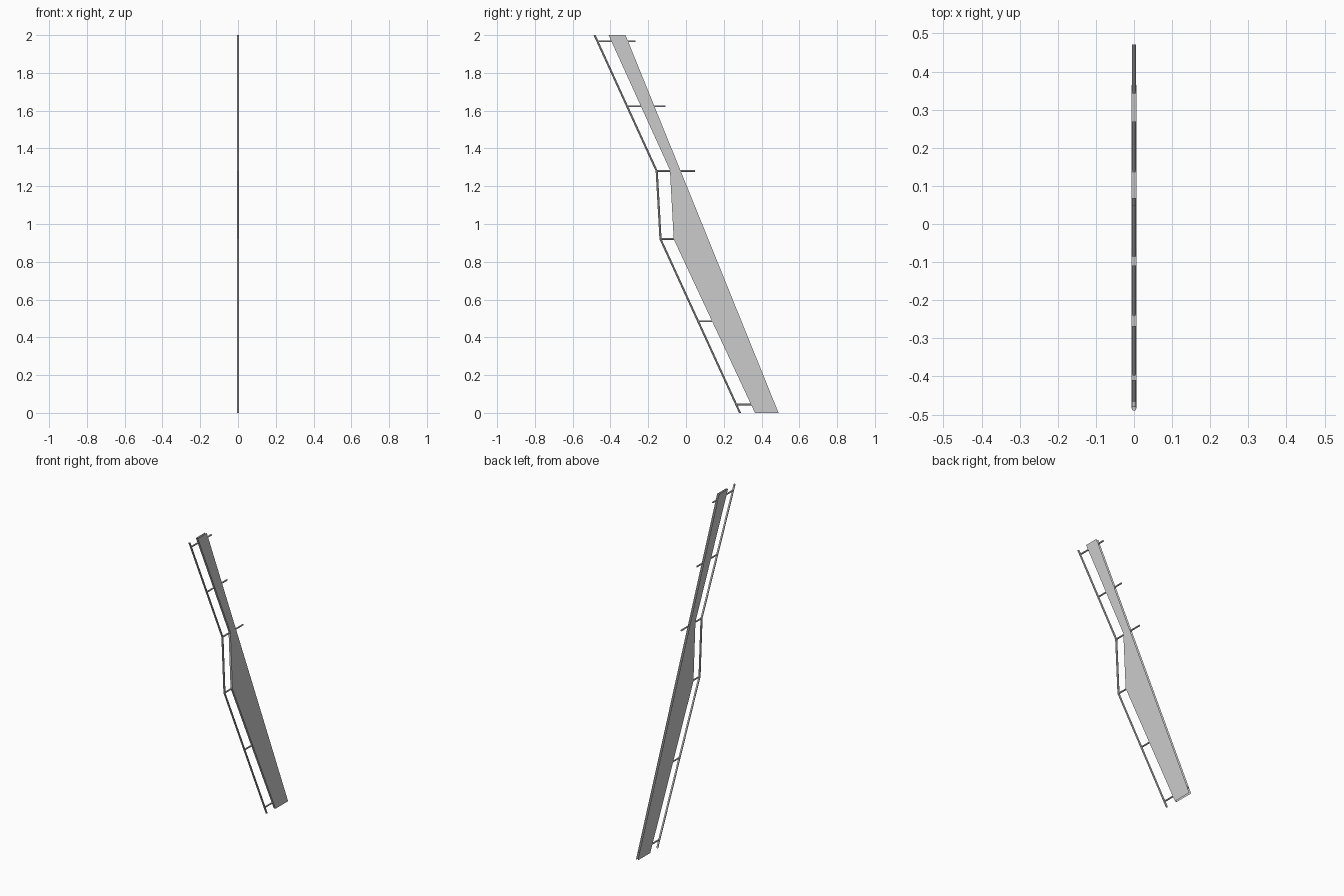
import bpy, bmesh, math

if "Cube" in bpy.data.objects:
    bpy.data.objects.remove(bpy.data.objects["Cube"])


def finish(name, bm):
    bmesh.ops.recalc_face_normals(bm, faces=bm.faces)
    mesh = bpy.data.meshes.new(name)
    bm.to_mesh(mesh)
    bm.free()
    obj = bpy.data.objects.new(name, mesh)
    bpy.context.collection.objects.link(obj)
    return obj


def tube(name, rings, sides=10):
    """Capped tube through rings of points."""
    bm = bmesh.new()
    loops = [[bm.verts.new(p) for p in ring] for ring in rings]
    for a, b in zip(loops, loops[1:]):
        for i in range(sides):
            j = (i + 1) % sides
            bm.faces.new((a[i], a[j], b[j], b[i]))
    bm.faces.new(loops[0])
    bm.faces.new(loops[-1])
    return finish(name, bm)


ANGLES = [math.tau * i / 10 for i in range(10)]

# Side panel: thin channel, open along the outer edge so the brackets show inside
HALF = 0.0065
inner = [(0.365, 0), (-0.065, 0.92), (-0.085, 1.285), (-0.41, 2)]
outer = [(-0.32, 2), (-0.028, 1.28), (0.118, 0.92), (0.49, 0)]
bm = bmesh.new()
sides = [[bm.verts.new((x, y, z)) for y, z in inner + outer] for x in (-HALF, HALF)]
for s in sides:
    bm.faces.new(s)
for i in range(len(inner) - 1):
    bm.faces.new((sides[0][i], sides[0][i + 1], sides[1][i + 1], sides[1][i]))
finish("side_panel", bm)

# Handrail following the panel's bent inner edge
R = 0.006
path = [(0.286, 0), (-0.135, 0.92), (-0.155, 1.28), (-0.484, 2)]
tube("handrail", [[(R * math.cos(a), y + R * math.sin(a), z) for a in ANGLES]
                  for y, z in path])

# Brackets running from the handrail through the panel
P = 0.005
for n, (y, z) in enumerate([(0.268, 0.045), (0.066, 0.485), (-0.135, 0.92),
                            (-0.155, 1.28), (-0.312, 1.623), (-0.47, 1.967)], 1):
    tube(f"bracket_{n}", [[(P * math.cos(a), yy, z + P * math.sin(a)) for a in ANGLES]
                          for yy in (y, y + 0.203)])
